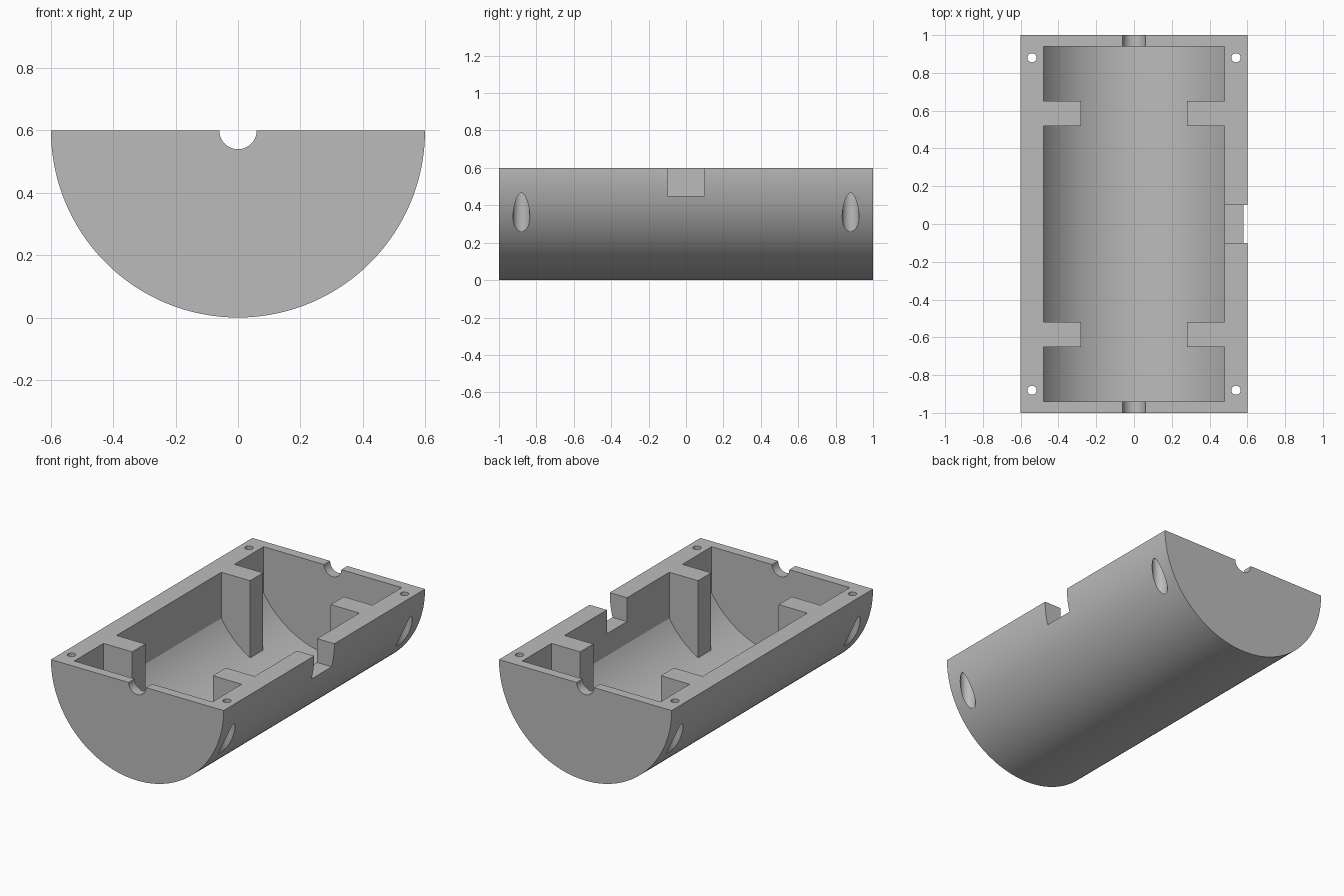
import bpy
import bmesh
from math import sin, cos, pi, acos
from mathutils import Vector

old = bpy.data.objects.get("Cube")
if old:
    bpy.data.objects.remove(old)

RADIUS, HALF_LENGTH = 0.6, 1.0
BORE_RADIUS, CAVITY_X, CAVITY_Y = 0.56, 0.48, 0.94

grey = bpy.data.materials.new("plain grey")
grey.use_nodes = True
colour = (0.5, 0.5, 0.5, 1)
grey.diffuse_color = colour
grey.node_tree.nodes["Principled BSDF"].inputs["Base Color"].default_value = colour


def prism(name, points, depth):
    """Closed solid made by sweeping a planar outline along a vector."""
    bm = bmesh.new()
    face = bm.faces.new([bm.verts.new(p) for p in points])
    swept = bmesh.ops.extrude_face_region(bm, geom=[face])
    verts = [v for v in swept["geom"] if isinstance(v, bmesh.types.BMVert)]
    bmesh.ops.translate(bm, verts=verts, vec=Vector(depth))
    bmesh.ops.recalc_face_normals(bm, faces=bm.faces)
    mesh = bpy.data.meshes.new(name)
    bm.to_mesh(mesh)
    bm.free()
    obj = bpy.data.objects.new(name, mesh)
    bpy.context.collection.objects.link(obj)
    mesh.materials.append(grey)
    return obj


def box(name, x0, x1, y0, y1, z0, z1):
    outline = [(x0, y0, z0), (x1, y0, z0), (x1, y1, z0), (x0, y1, z0)]
    return prism(name, outline, (0, 0, z1 - z0))


def rod(name, x, y, r, z0, z1):
    ring = [2 * pi * i / 48 for i in range(48)]
    return prism(name, [(x + r * cos(a), y + r * sin(a), z0) for a in ring],
                 (0, 0, z1 - z0))


def lower_arc(r, start, y, steps):
    """Arc under the cylinder axis, from the +x side round to the -x side."""
    angles = [start + (pi - 2 * start) * i / steps for i in range(steps + 1)]
    return [(r * cos(a), y, RADIUS - r * sin(a)) for a in angles]


def cut(target, cutter):
    mod = target.modifiers.new("cut", "BOOLEAN")
    mod.operation, mod.solver, mod.object = "DIFFERENCE", "EXACT", cutter
    bpy.context.view_layer.objects.active = target
    bpy.ops.object.modifier_apply(modifier=mod.name)
    bpy.data.objects.remove(cutter)


# Half-cylinder shell
shell = prism("half_cylinder_housing", lower_arc(RADIUS, 0, -HALF_LENGTH, 128),
              (0, 2 * HALF_LENGTH, 0))

# Round-bottomed cavity with straight sides, keeping four posts
outline = lower_arc(BORE_RADIUS, acos(CAVITY_X / BORE_RADIUS), -CAVITY_Y, 80)
outline += [(-CAVITY_X, -CAVITY_Y, 0.7), (CAVITY_X, -CAVITY_Y, 0.7)]
cavity = prism("cavity_cutter", outline, (0, 2 * CAVITY_Y, 0))
for side in (-1, 1):
    for end in (-1, 1):
        xs = sorted((side * 0.28, side * 0.55))
        ys = sorted((end * 0.52, end * 0.65))
        cut(cavity, box("post", *xs, *ys, -0.1, 0.8))
cut(shell, cavity)

# Shaft channel through both end walls
ring = [2 * pi * i / 64 for i in range(64)]
cut(shell, prism("shaft_cutter",
                 [(0.06 * cos(a), -1.1, RADIUS + 0.06 * sin(a)) for a in ring],
                 (0, 2.2, 0)))

# Cable notch in the left wall
cut(shell, box("notch_cutter", 0.4, 0.7, -0.1, 0.1, 0.45, 0.7))

# Corner screw holes with wider recesses from below
for side in (-1, 1):
    for end in (-1, 1):
        x, y = side * 0.54, end * 0.88
        cut(shell, rod("recess_cutter", x, y, 0.045, -0.1, 0.5))
        cut(shell, rod("screw_cutter", x, y, 0.024, 0.4, 0.7))

bpy.ops.object.select_all(action="DESELECT")
shell.select_set(True)
bpy.context.view_layer.objects.active = shell
bpy.ops.object.shade_smooth_by_angle(angle=0.5)
